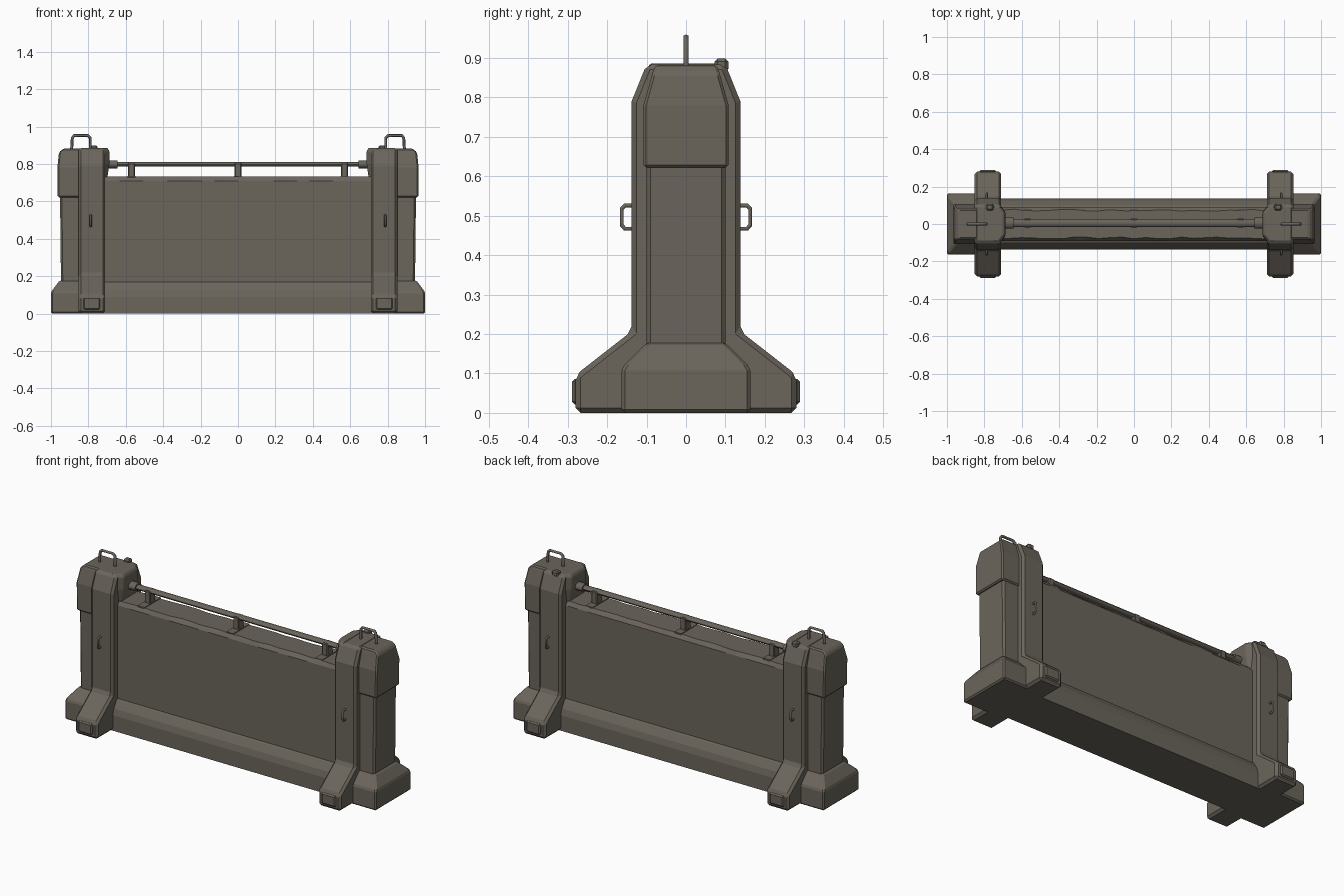
import bpy, bmesh, math, random
from mathutils import Vector

random.seed(4)
cube = bpy.data.objects.get("Cube")
if cube:
    bpy.data.objects.remove(cube, do_unlink=True)

stone = bpy.data.materials.new("weathered_grey_brown")
stone.use_nodes = True
colour = (0.145, 0.128, 0.104, 1)
stone.diffuse_color = colour
stone.node_tree.nodes["Principled BSDF"].inputs["Base Color"].default_value = colour


def finish(name, bm, bevel=0.0, smooth=False):
    """Turn a bmesh into a named object with optional worn edges."""
    bmesh.ops.recalc_face_normals(bm, faces=bm.faces)
    mesh = bpy.data.meshes.new(name)
    bm.to_mesh(mesh)
    bm.free()
    mesh.materials.append(stone)
    obj = bpy.data.objects.new(name, mesh)
    bpy.context.collection.objects.link(obj)
    if bevel:
        mod = obj.modifiers.new("worn_edges", 'BEVEL')
        mod.width = bevel
        mod.segments = 1
        mod.limit_method = 'ANGLE'
        mod.angle_limit = math.radians(25)
    if smooth:
        bpy.ops.object.select_all(action='DESELECT')
        obj.select_set(True)
        bpy.context.view_layer.objects.active = obj
        bpy.ops.object.shade_smooth_by_angle(angle=math.radians(40))
    return obj


def skin(name, rings, bevel=0.0):
    """Join equal rings of points into a closed solid."""
    bm = bmesh.new()
    loops = [[bm.verts.new(p) for p in ring] for ring in rings]
    for a, b in zip(loops, loops[1:]):
        for i in range(len(a)):
            j = (i + 1) % len(a)
            bm.faces.new((a[i], a[j], b[j], b[i]))
    bm.faces.new(loops[0])
    bm.faces.new(loops[-1])
    return finish(name, bm, bevel)


def stack(name, s, levels, bevel=0.0):
    """Solid from rectangular levels: height, inner x, outer x, half depth."""
    rings = [[(s * x0, -h, z), (s * x1, -h, z), (s * x1, h, z), (s * x0, h, z)]
             for z, x0, x1, h in levels]
    return skin(name, rings, bevel)


def both_sides(half):
    """Symmetric cross-section from its +y half, listed bottom to top."""
    return half + [(-y, z) for y, z in reversed(half)]


def box(name, centre, size, bevel=0.0):
    bm = bmesh.new()
    bmesh.ops.create_cube(bm, size=1)
    bmesh.ops.scale(bm, vec=size, verts=bm.verts)
    bmesh.ops.translate(bm, vec=centre, verts=bm.verts)
    return finish(name, bm, bevel)


def rod(name, x0, x1, ry, rz, y, z):
    """Round bar running along x."""
    sides = 14
    angles = [2 * math.pi * i / sides for i in range(sides)]
    obj = skin(name, [[(x, y + ry * math.cos(a), z + rz * math.sin(a))
                       for a in angles] for x in (x0, x1)])
    bpy.ops.object.select_all(action='DESELECT')
    obj.select_set(True)
    bpy.context.view_layer.objects.active = obj
    bpy.ops.object.shade_smooth_by_angle(angle=math.radians(40))


def handle(name, points, radius):
    """Bent bar handle along a short path."""
    curve = bpy.data.curves.new(name, 'CURVE')
    curve.dimensions = '3D'
    curve.bevel_depth = radius
    curve.bevel_resolution = 1
    curve.use_fill_caps = True
    line = curve.splines.new('POLY')
    line.points.add(len(points) - 1)
    for p, co in zip(line.points, points):
        p.co = (*co, 1)
    curve.materials.append(stone)
    obj = bpy.data.objects.new(name, curve)
    bpy.context.collection.objects.link(obj)


# Middle wall with a flared base and a chipped top edge
steps = 24
wall_rings = []
for i in range(steps + 1):
    x = -0.76 + 1.52 * i / steps
    chip = random.uniform(0, 0.012)
    chip_back = random.uniform(0, 0.012)
    half = [(0.135, 0), (0.135, 0.09), (0.125, 0.125), (0.1, 0.165),
            (0.09, 0.17), (0.09, 0.71), (0.08, 0.732)]
    section = both_sides(half)
    section[6] = (0.08 - chip, 0.732)
    section[7] = (-0.08 + chip_back, 0.732)
    wall_rings.append([(x, y, z) for y, z in section])
skin("wall_panel", wall_rings)

# Rail with its brackets
rod("top_rail", -0.71, 0.71, 0.021, 0.013, 0.005, 0.798)
for label, x in (("right", -0.57), ("middle", 0), ("left", 0.57)):
    box(f"rail_bracket_{label}", (x, 0.005, 0.765), (0.036, 0.05, 0.08), 0.004)
    box(f"bracket_pad_{label}", (x, 0, 0.732), (0.044, 0.15, 0.008))

for side, s in (("left", 1), ("right", -1)):
    # Cross buttress with splayed feet
    profile = both_sides([(0.28, 0), (0.28, 0.095), (0.265, 0.108),
                          (0.138, 0.207), (0.138, 0.79), (0.1, 0.884)])
    skin(f"buttress_{side}", [[(s * x, y, z) for y, z in profile]
                              for x in (0.71, 0.853)], 0.013)

    # End column, its flared foot and its cap
    stack(f"end_foot_{side}", s, [(0, 0.76, 1.0, 0.163), (0.115, 0.76, 1.0, 0.163),
                                  (0.178, 0.76, 0.953, 0.1)], 0.008)
    stack(f"end_column_{side}", s, [(0.12, 0.76, 0.946, 0.1),
                                    (0.66, 0.76, 0.952, 0.1)], 0.01)
    stack(f"end_cap_{side}", s, [(0.622, 0.78, 0.964, 0.108), (0.78, 0.78, 0.966, 0.108),
                                 (0.862, 0.78, 0.957, 0.085),
                                 (0.882, 0.78, 0.935, 0.078)], 0.007)

    # Inner head of the post that receives the rail
    plan = [(0.74, -0.105), (0.715, -0.1), (0.688, -0.065),
            (0.688, 0.065), (0.715, 0.1), (0.74, 0.105)]
    skin(f"inner_head_{side}",
         [[(s * (x + dx), y * k, z) for x, y in plan]
          for z, dx, k in ((0.7, 0.014, 1), (0.8, 0, 1), (0.868, 0, 0.95),
                           (0.886, 0.01, 0.88))], 0.004)
    rod(f"rail_socket_{side}", s * 0.645, s * 0.7, 0.03, 0.022, 0.005, 0.798)

    # Lifting handle and small stud on top
    handle(f"top_handle_{side}", [(s * x, 0, z) for x, z in
           ((0.79, 0.87), (0.79, 0.94), (0.803, 0.952), (0.875, 0.952),
            (0.886, 0.94), (0.89, 0.87))], 0.008)
    box(f"top_stud_{side}", (s * 0.77, 0.09, 0.882), (0.04, 0.035, 0.034), 0.008)

    # Side loops and toe plates on the front and back
    for face, f in (("front", -1), ("back", 1)):
        handle(f"side_loop_{face}_{side}", [(s * 0.787, f * y, z) for y, z in
               ((0.13, 0.467), (0.155, 0.467), (0.163, 0.476), (0.163, 0.518),
                (0.155, 0.526), (0.13, 0.526))], 0.006)
        box(f"toe_plate_{face}_{side}", (s * 0.782, f * 0.281, 0.054),
            (0.09, 0.016, 0.065), 0.007)
